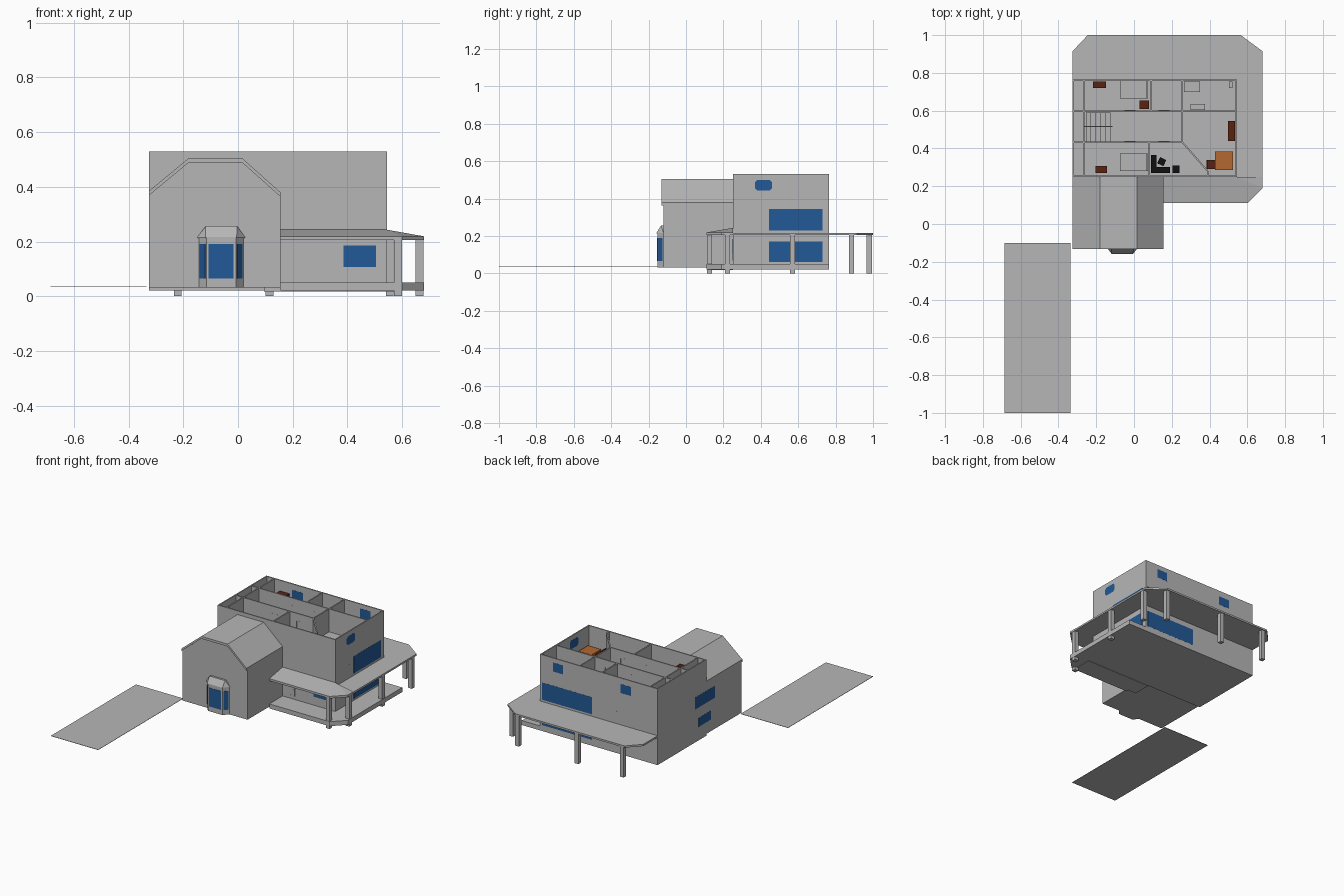
import bpy, bmesh, math
from mathutils import Vector

default_cube = bpy.data.objects.get("Cube")
if default_cube:
    bpy.data.objects.remove(default_cube, do_unlink=True)


def material(name, red, green, blue):
    mat = bpy.data.materials.new(name)
    mat.use_nodes = True
    colour = (red, green, blue, 1)
    mat.diffuse_color = colour
    mat.node_tree.nodes["Principled BSDF"].inputs["Base Color"].default_value = colour
    return mat


GREY = material("plaster grey", .47, .47, .47)
BLUE = material("window blue", .016, .1, .31)
BROWN = material("dark wood", .1, .016, .005)
ORANGE = material("orange wood", .45, .14, .03)
BLACK = material("black", .005, .005, .005)


def finish(name, bm, mat):
    bmesh.ops.recalc_face_normals(bm, faces=bm.faces)
    mesh = bpy.data.meshes.new(name)
    bm.to_mesh(mesh)
    bm.free()
    mesh.materials.append(mat)
    obj = bpy.data.objects.new(name, mesh)
    bpy.context.scene.collection.objects.link(obj)
    return obj


def extrude(name, outline, axis, low, high, mat=GREY):
    """Prism: a flat outline swept along one axis."""
    place = {"x": lambda a, b, h: (h, a, b),
             "y": lambda a, b, h: (a, h, b),
             "z": lambda a, b, h: (a, b, h)}[axis]
    bm = bmesh.new()
    base = bm.faces.new([bm.verts.new(place(a, b, low)) for a, b in outline])
    swept = bmesh.ops.extrude_face_region(bm, geom=[base], use_keep_orig=True)
    verts = [v for v in swept["geom"] if isinstance(v, bmesh.types.BMVert)]
    bmesh.ops.translate(bm, verts=verts, vec=Vector(place(0, 0, high - low)))
    return finish(name, bm, mat)


def rect(a, b, c, d):
    return [(a, c), (b, c), (b, d), (a, d)]


def box(name, left, right, front, back, bottom, top, mat=GREY):
    return extrude(name, rect(left, right, front, back), "z", bottom, top, mat)


def hull(name, points, mat=GREY):
    bm = bmesh.new()
    for point in points:
        bm.verts.new(point)
    bmesh.ops.convex_hull(bm, input=bm.verts)
    return finish(name, bm, mat)


def wall(name, start, end, bottom, top, thick=.008):
    """Upright partition between two plan points."""
    a, b = Vector(start), Vector(end)
    side = (b - a).orthogonal().normalized() * thick / 2
    extrude(name, [a + side, b + side, b - side, a - side], "z", bottom, top)


def plate(name, axis, pos, low, high, bottom, top, mat=BLUE, cut=0):
    """Thin panel centred on a wall, with optional clipped corners."""
    outline = rect(low, high, bottom, top)
    if cut:
        outline = [(low + cut, bottom), (high - cut, bottom), (high, bottom + cut),
                   (high, top - cut), (high - cut, top), (low + cut, top),
                   (low, top - cut), (low, bottom + cut)]
    extrude(name, outline, axis, pos - .0045, pos + .0045, mat)


def door(name, axis, pos, low, high, bottom, top):
    """Raised frame, middle rail and handle."""
    rail = .004
    mid = (bottom + top) / 2
    bars = [(low, low + rail, bottom, top), (high - rail, high, bottom, top),
            (low, high, top - rail, top), (low, high, mid - rail, mid),
            (low, high, bottom, bottom + rail), (high, high + .008, mid, mid + rail)]
    for bar in bars:
        plate(name, axis, pos, *bar, GREY)


# Main house: closed lower storeys and an open top floor
WEST, EAST, SOUTH, NORTH = -.325, .545, .25, .765
FLOOR, TOP = .375, .53
T = .004
box("lower_storeys", WEST, EAST, SOUTH, NORTH, .02, FLOOR)
w, e, s, n = WEST + T, EAST - T, SOUTH + T, NORTH - T
wall("left_outer_wall", (w, SOUTH), (w, NORTH), FLOOR, TOP)
wall("right_outer_wall", (e, SOUTH), (e, NORTH), FLOOR, TOP)
wall("front_outer_wall", (WEST, s), (EAST, s), FLOOR, TOP)
wall("back_outer_wall", (WEST, n), (EAST, n), FLOOR, TOP)

# Room partitions
hall_front, hall_back, closet, corner = .434, .598, -.265, .255
partitions = [((WEST, hall_back), (EAST, hall_back)), ((WEST, hall_front), (corner, hall_front)),
              ((closet, SOUTH), (closet, NORTH)), ((corner, hall_front), (corner, NORTH)),
              ((.09, hall_back), (.09, NORTH)), ((.08, SOUTH), (.08, hall_front)),
              ((corner, hall_front), (.39, .28)), ((.39, .28), (.39, SOUTH))]
for start, end in partitions:
    wall("room_partition", start, end, FLOOR, TOP - .002)
for x in (-.05, .13):
    door("hall_door_front", "y", hall_front, x, x + .05, FLOOR, .48)
    door("hall_door_back", "y", hall_back, x, x + .05, FLOOR, .48)

# Staircase in the hall
for i in range(5):
    x = closet + .01 + i * .026
    box("stair_step", x, x + .026, .52, .59, FLOOR, .385 + i * .008)
    box("stair_step", x, x + .026, hall_front, .515, FLOOR, .42 - i * .008)
box("stair_rail", closet, -.115, .513, .52, FLOOR, .44)

# Top floor furniture
box("back_dresser", -.217, -.148, .72, .755, FLOOR, .46, BROWN)
box("front_dresser", -.205, -.143, .27, .307, FLOOR, .46, BROWN)
box("nightstand", .03, .08, .61, .655, FLOOR, .42, BROWN)
box("sideboard", .497, .535, .44, .545, FLOOR, .43, BROWN)
box("orange_table", .43, .525, .285, .385, FLOOR, .41, ORANGE)
box("wooden_chair_seat", .385, .435, .29, .34, FLOOR, .4, BROWN)
box("wooden_chair_back", .385, .393, .29, .34, .4, .43, BROWN)
box("desk_side", .09, .12, .27, .365, FLOOR, .42, BLACK)
box("desk_front", .12, .19, .27, .302, FLOOR, .42, BLACK)
box("black_cabinet", .205, .24, .27, .31, FLOOR, .43, BLACK)
chair = box("desk_chair", -.018, .018, -.018, .018, FLOOR, .41, BLACK)
chair.location = (.147, .33, 0)
chair.rotation_euler.z = math.radians(-25)
for y in (.28, .665):
    box("bed_mattress", -.074, .066, y, y + .092, FLOOR, .405)
    box("bed_headboard", .066, .074, y, y + .092, FLOOR, .43)
    box("bed_pillow", .035, .06, y + .02, y + .07, .405, .412)
box("bathtub", .265, .35, .7, .755, FLOOR, .41)
box("wash_counter", .3, .375, .604, .635, FLOOR, .42)
box("toilet", .503, .522, .72, .755, FLOOR, .41)

# Front wing with gambrel roof
PROFILE = [(WEST, .385), (-.18, .505), (.015, .505), (.155, .38)]
extrude("wing_body", [(WEST, .032), *[(x, z - .008) for x, z in PROFILE], (.155, .032)],
        "y", -.12, SOUTH)
under = [(x, z - .016) for x, z in reversed(PROFILE)]
extrude("wing_roof", PROFILE + under, "y", -.132, SOUTH)

# Bay window
WALL_Y, BAY_Y = -.12, -.153
bay = [(-.143, WALL_Y), (-.115, BAY_Y), (-.008, BAY_Y), (.02, WALL_Y)]
extrude("bay_body", bay, "z", .032, .215)
eave = [(-.148, WALL_Y), (-.118, BAY_Y - .005), (-.005, BAY_Y - .005), (.025, WALL_Y)]
hull("bay_roof", [(x, y, .212) for x, y in eave] + [(x, y, .217) for x, y in eave] +
     [(x, y, .256) for x in (-.118, -.003) for y in (WALL_Y, -.133)])
plate("bay_front_window", "y", BAY_Y + .003, -.107, -.017, .065, .19)
for a, b in (bay[:2], bay[2:]):
    a, b = Vector(a), Vector(b)
    out = (b - a).orthogonal().normalized()
    out *= -.002 if out.y > 0 else .002
    p, q = a.lerp(b, .15), a.lerp(b, .85)
    extrude("bay_side_window", [p + out, q + out, q - out, p - out], "z", .065, .19, BLUE)

# Windows on the outer walls, each upper opening repeated below where needed
for bottom, top in ((.06, .17), (.23, .345)):
    plate("right_long_window", "x", e, .445, .73, bottom, top)
    plate("back_long_window", "y", n, .16, .53, bottom, top)
plate("right_top_window", "x", e, .37, .46, .443, .5, BLUE, .012)
plate("back_top_window", "y", n, .375, .45, .44, .5)
plate("back_top_window", "y", n, -.13, -.05, .43, .49)
plate("left_upper_window", "x", w, .16, .37, .24, .32)
plate("left_lower_window", "x", w, .2, .33, .11, .17)
plate("porch_window", "y", s, .385, .505, .107, .185)

# Outside doors
door("front_door", "y", s, .207, .245, .07, .155)
door("terrace_right_door", "x", e, .372, .408, .228, .31)
door("terrace_back_door", "y", n, -.03, .01, .222, .3)

# Porch deck and steps of its underside
extrude("porch_deck", [(.155, .11), (.6, .11), (.68, .19), (.68, NORTH), (EAST, NORTH),
                       (EAST, SOUTH), (.155, SOUTH)], "z", .02, .05)
box("deck_underside", .095, .58, .13, SOUTH, .018, .032)

# Flat terrace around the right and back
extrude("terrace", [(EAST, SOUTH), (.68, SOUTH), (.68, .915), (.565, 1), (-.245, 1),
                    (WEST, .915), (WEST, NORTH), (EAST, NORTH)], "z", .205, .217)

# Sloping porch roof with hipped end
rim = [(.155, .11), (.6, .11), (.68, .19), (.68, SOUTH), (.155, SOUTH)]
hull("porch_roof", [(x, y, z) for x, y in rim for z in (.205, .219)] +
     [(.155, SOUTH, .243), (EAST, SOUTH, .243)])

# Posts
HALF = .014
for x, y in [(.585, .126), (.664, .222), (.664, .57), (.664, .885),
             (.555, .98), (.115, .98), (-.22, .98)]:
    box("porch_post", x - HALF, x + HALF, y - HALF, y + HALF, 0, .21)

# Driveway
box("driveway", -.685, -.335, -1, -.1, .034, .036)
